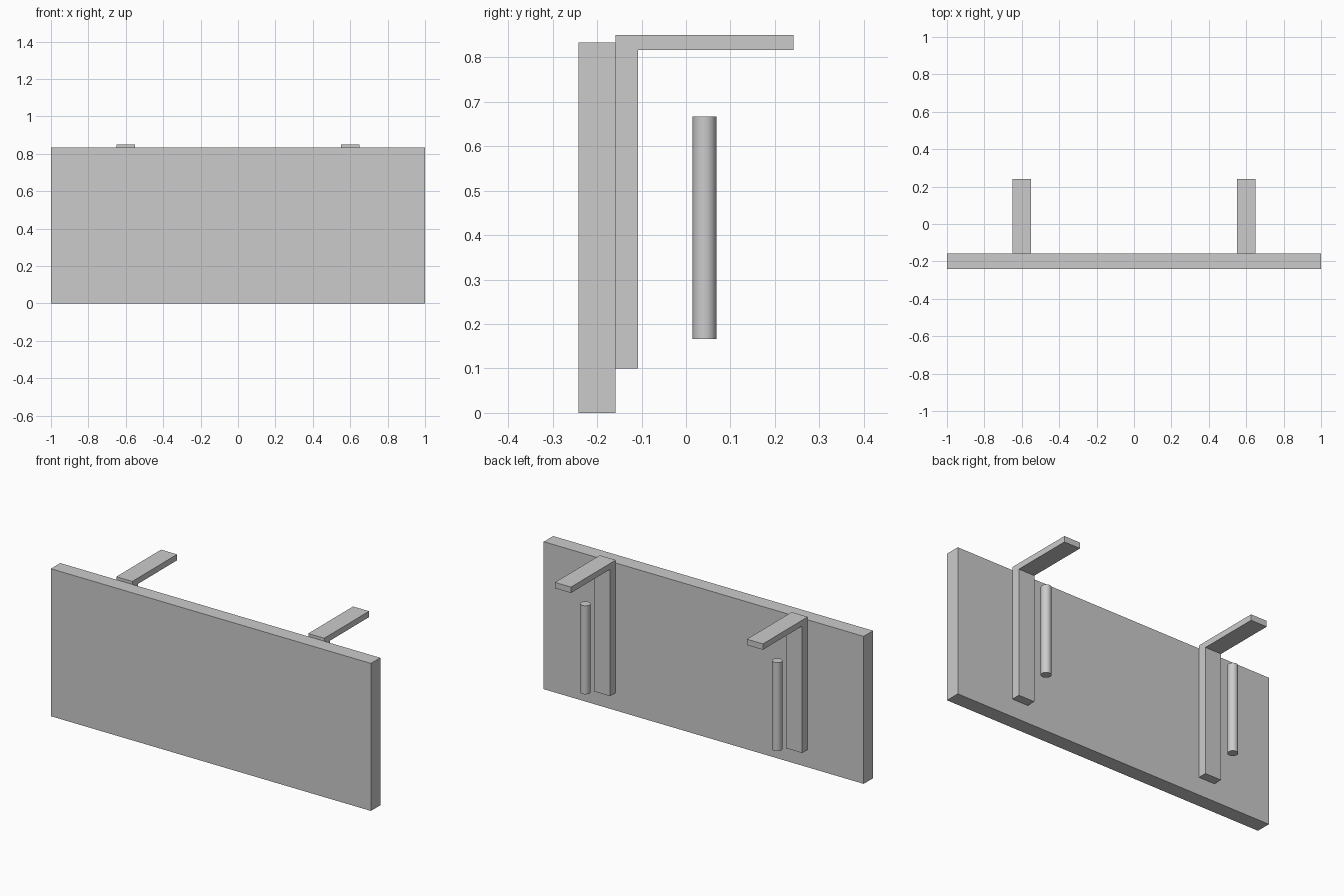
import bpy, bmesh

if "Cube" in bpy.data.objects:
    bpy.data.objects.remove(bpy.data.objects["Cube"])


def extrude_x(name, profile, x0, x1):
    """Solid made by sweeping a (y, z) profile from x0 to x1."""
    bm = bmesh.new()
    face = bm.faces.new([bm.verts.new((x0, y, z)) for y, z in profile])
    new = bmesh.ops.extrude_face_region(bm, geom=[face])["geom"]
    verts = [v for v in new if isinstance(v, bmesh.types.BMVert)]
    bmesh.ops.translate(bm, verts=verts, vec=(x1 - x0, 0, 0))
    bmesh.ops.recalc_face_normals(bm, faces=bm.faces)
    mesh = bpy.data.meshes.new(name)
    bm.to_mesh(mesh)
    bm.free()
    obj = bpy.data.objects.new(name, mesh)
    bpy.context.collection.objects.link(obj)
    return obj


FRONT, PANEL_BACK, ARM_END = -0.2417, -0.1583, 0.2417

# Wide front panel
extrude_x("front_panel", [(FRONT, 0), (PANEL_BACK, 0),
                          (PANEL_BACK, 0.8333), (FRONT, 0.8333)], -1, 1)

# L-shaped bracket: upright against the panel, arm reaching back
bracket = [(PANEL_BACK, 0.10), (PANEL_BACK + 0.05, 0.10),
           (PANEL_BACK + 0.05, 0.8167), (ARM_END, 0.8167),
           (ARM_END, 0.85), (PANEL_BACK, 0.85)]

for side, x in (("left", -0.6), ("right", 0.6)):
    extrude_x(f"bracket_{side}", bracket, x - 0.05, x + 0.05)
    # Round rod hanging free beneath the arm
    bpy.ops.mesh.primitive_cylinder_add(vertices=32, radius=0.0267, depth=0.5,
                                        location=(x, 0.0417, 0.4167))
    bpy.context.object.name = f"rod_{side}"
    bpy.ops.object.shade_smooth_by_angle()
